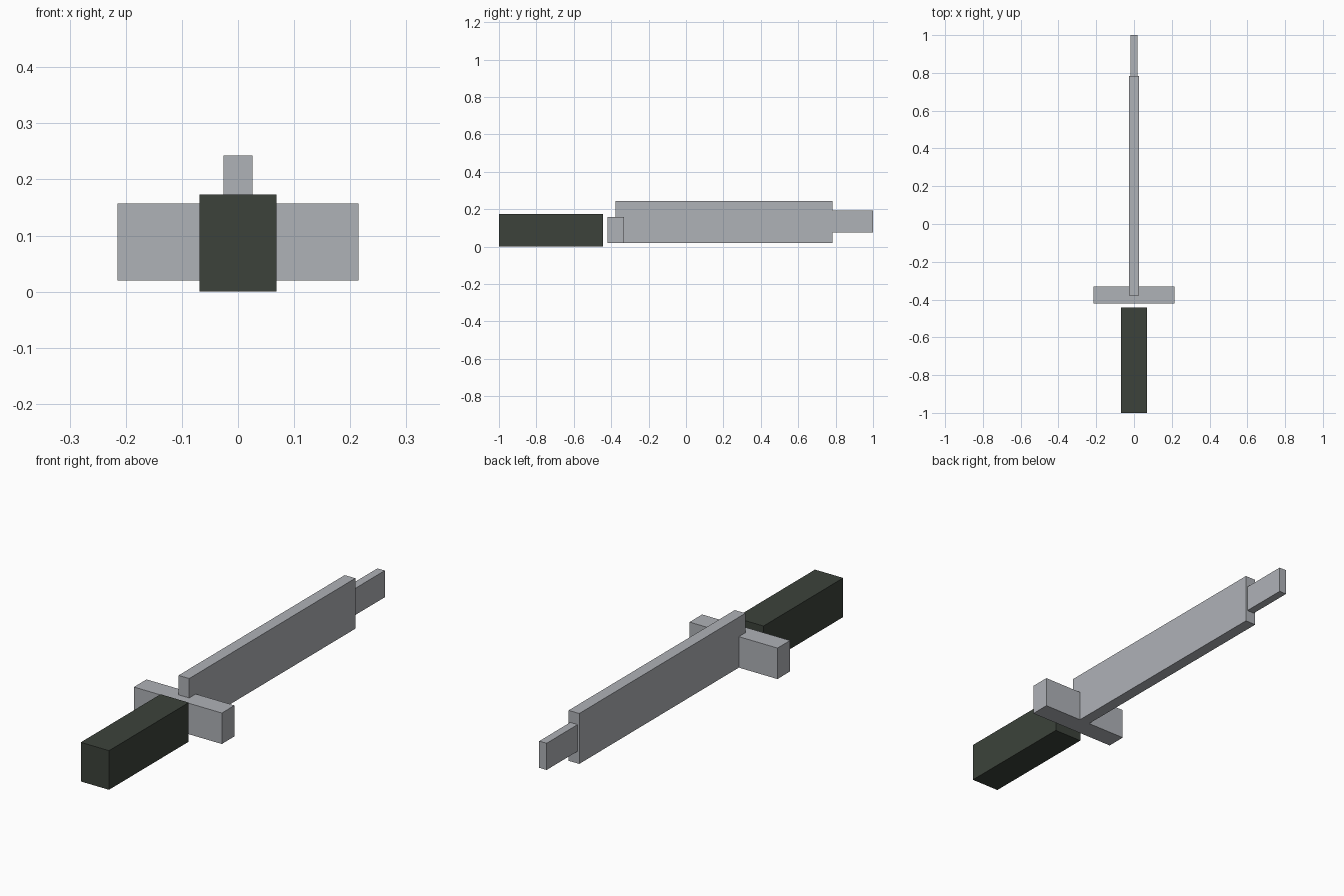
import bpy

if "Cube" in bpy.data.objects:
    bpy.data.objects.remove(bpy.data.objects["Cube"])


def material(name, rgb):
    mat = bpy.data.materials.new(name)
    mat.diffuse_color = (*rgb, 1.0)
    mat.use_nodes = True
    mat.node_tree.nodes["Principled BSDF"].inputs["Base Color"].default_value = mat.diffuse_color
    return mat


steel = material("steel_grey", (0.43, 0.445, 0.475))
grip = material("dark_green_grip", (0.045, 0.055, 0.043))


def box(name, half_width, y0, y1, z0, z1, mat):
    """Block centred on x, spanning the given y and z ranges."""
    bpy.ops.mesh.primitive_cube_add(size=1, location=(0, (y0 + y1) / 2, (z0 + z1) / 2))
    obj = bpy.context.object
    obj.name = name
    obj.scale = (2 * half_width, y1 - y0, z1 - z0)
    bpy.ops.object.transform_apply(location=False, rotation=False, scale=True)
    obj.data.materials.append(mat)
    return obj


# Grip, separated from the guard by a small gap
box("handle", 0.069, -1.0, -0.443, 0.0, 0.173, grip)

# Cross guard
box("guard", 0.215, -0.42, -0.332, 0.02, 0.157, steel)

# Blade, set into the guard, with a narrower tip
box("blade", 0.026, -0.378, 0.783, 0.02, 0.243, steel)
box("blade_tip", 0.018, 0.783, 1.0, 0.074, 0.192, steel)
